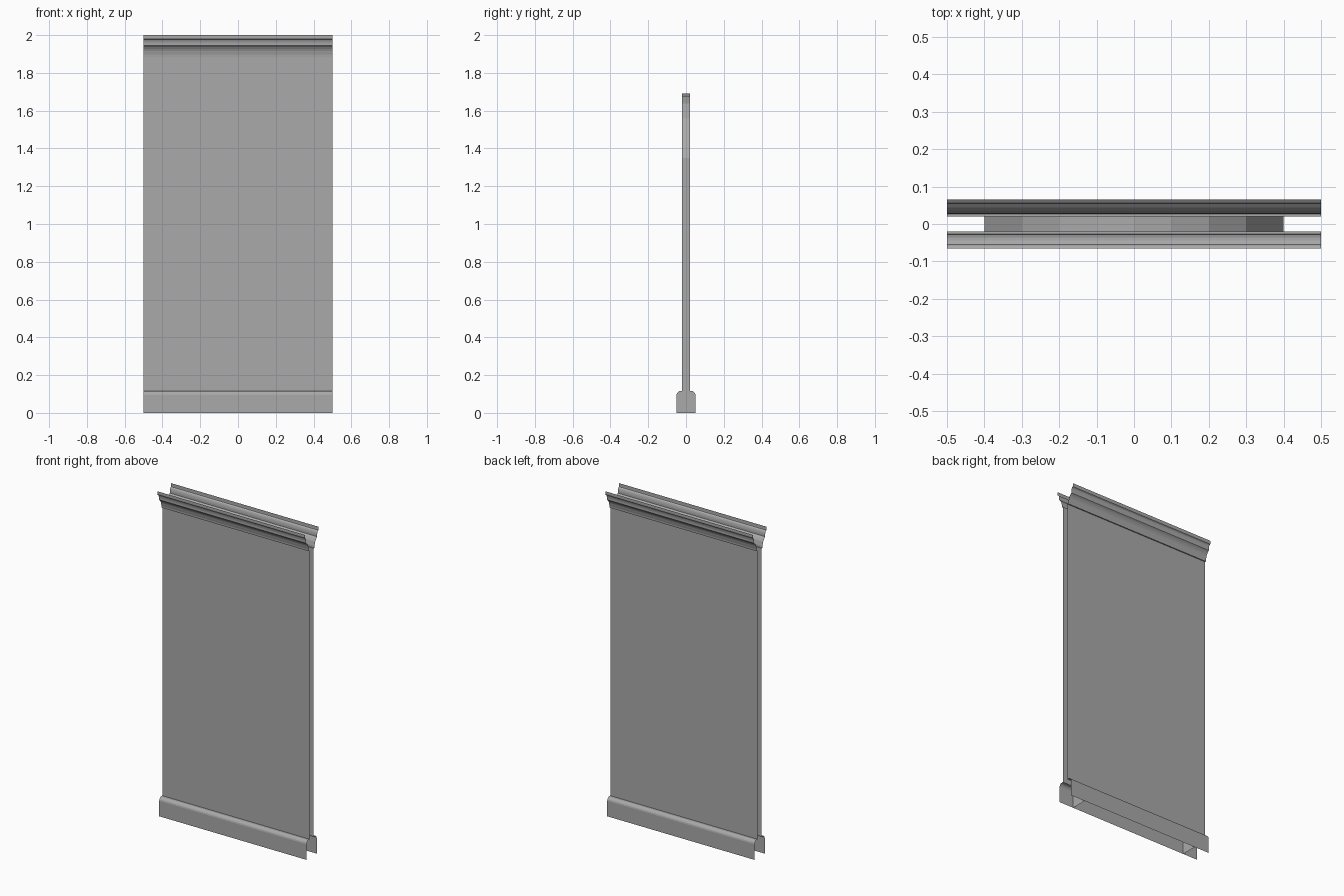
import bpy, bmesh, math

cube = bpy.data.objects.get("Cube")
if cube:
    bpy.data.objects.remove(cube, do_unlink=True)

grey = bpy.data.materials.new("plain grey")
grey.diffuse_color = (0.4, 0.4, 0.4, 1)
grey.use_nodes = True
grey.node_tree.nodes["Principled BSDF"].inputs["Base Color"].default_value = (0.4, 0.4, 0.4, 1)

HALF_W, HALF_T = 0.5, 0.02          # panel half width and half thickness
DOOR_X, SPRING_Z, RISE = 0.4, 1.35, 0.34
SKIRT_Z, CROWN_Z = 0.115, 1.885


def finish(name, bm):
    mesh = bpy.data.meshes.new(name)
    bm.to_mesh(mesh)
    bm.free()
    mesh.materials.append(grey)
    obj = bpy.data.objects.new(name, mesh)
    bpy.context.collection.objects.link(obj)
    return obj


def moulding(name, profile, side):
    """Open sheet: a (depth, z) profile swept along x; side -1 front, +1 back."""
    bm = bmesh.new()
    rows = [[bm.verts.new((x, side * d, z)) for d, z in profile]
            for x in (-HALF_W * -side, HALF_W * -side)]
    for i in range(len(profile) - 1):
        bm.faces.new((rows[0][i], rows[1][i], rows[1][i + 1], rows[0][i + 1]))
    return finish(name, bm)


skirting = [(0.05, 0), (0.05, 0.095), (0.048, 0.103), (0.042, 0.111),
            (0.036, SKIRT_Z), (HALF_T, SKIRT_Z)]
wall = [(HALF_T, SKIRT_Z), (HALF_T, CROWN_Z)]
crown = [(HALF_T, CROWN_Z), (0.027, CROWN_Z), (0.028, 1.897), (0.031, 1.908),
         (0.033, 1.917), (0.037, 1.926), (0.044, 1.936), (0.053, 1.944),
         (0.053, 1.956), (0.055, 1.967), (0.058, 1.974), (0.065, 1.979),
         (0.066, 1.985), (0.066, 2.0)]

# Front and back sheets with their mouldings
for label, side in (("front", -1), ("back", 1)):
    moulding(label + "_skirting", skirting, side)
    moulding(label + "_wall", wall, side)
    moulding(label + "_crown", crown, side)

# Arched lining hidden between the two sheets
radius = (DOOR_X ** 2 + RISE ** 2) / (2 * RISE)
centre_z = SPRING_Z + RISE - radius
outline = [(-DOOR_X, SKIRT_Z)]
for i in range(9):
    x = -DOOR_X + i * 0.1
    outline.append((x, centre_z + math.sqrt(radius ** 2 - x ** 2)))
outline.append((DOOR_X, SKIRT_Z))

bm = bmesh.new()
pairs = [[bm.verts.new((x, y, z)) for y in (-HALF_T, HALF_T)] for x, z in outline]
for a, b in zip(pairs, pairs[1:]):
    bm.faces.new((a[0], b[0], b[1], a[1]))
finish("arch_lining", bm)

# Closing plates of the skirting, in line with the lining
for label, sx in (("left", 1), ("right", -1)):
    bm = bmesh.new()
    half = [(d, z) for d, z in skirting]
    loop = half + [(-d, z) for d, z in reversed(half)]
    if sx < 0:
        loop.reverse()
    bm.faces.new([bm.verts.new((sx * DOOR_X, d, z)) for d, z in loop])
    finish(label + "_skirting_return", bm)
